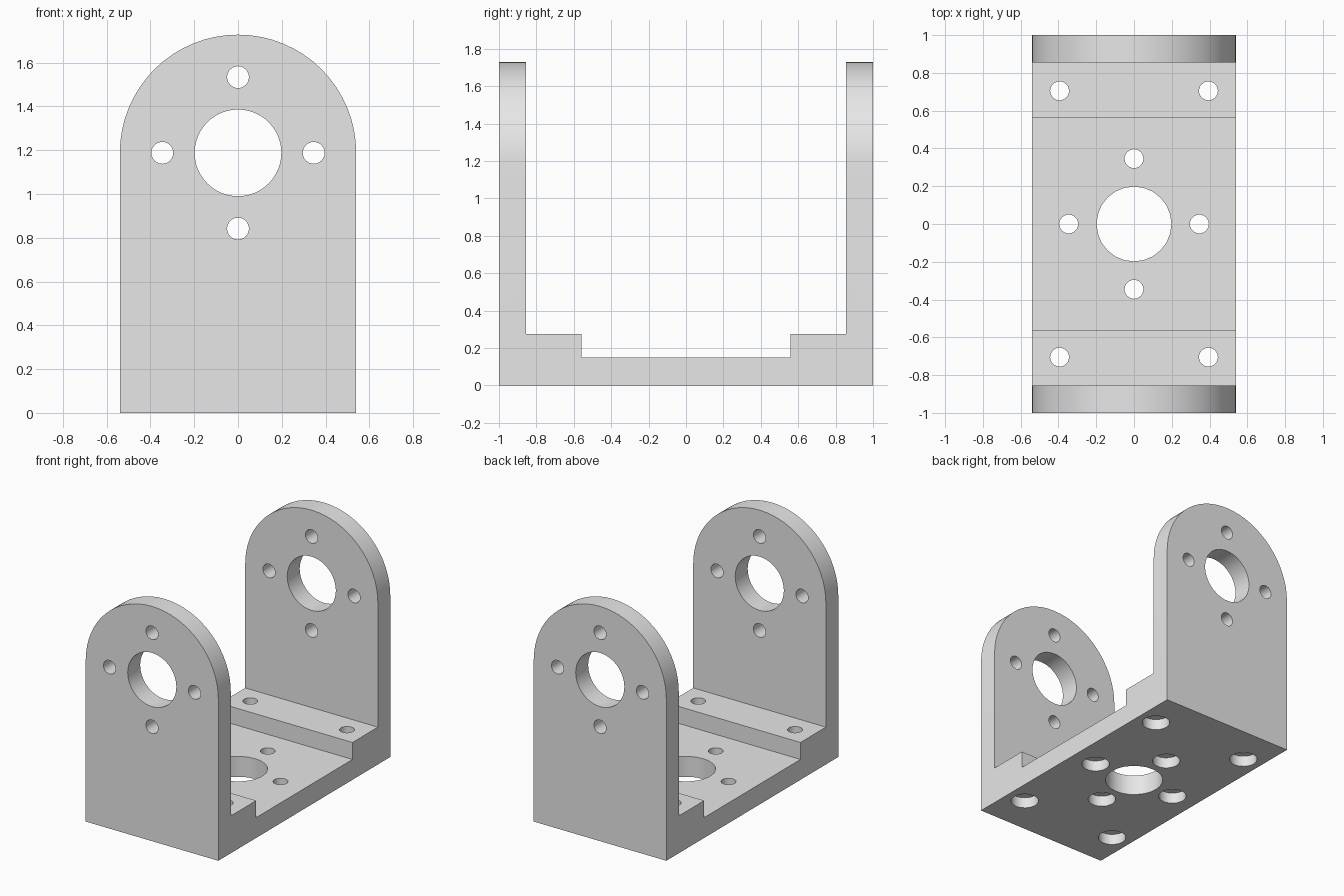
import bpy, bmesh, math
from mathutils import Matrix, Vector

cube = bpy.data.objects.get("Cube")
if cube:
    bpy.data.objects.remove(cube, do_unlink=True)

HALF_W, AXIS_Z, RING = 0.54, 1.188, 0.346
BIG_R, SMALL_R = 0.198, 0.05
BORE_R, BORE_DEPTH = 0.095, 0.08

grey = bpy.data.materials.new("plain grey")
grey.use_nodes = True
grey.diffuse_color = (0.8, 0.8, 0.8, 1)
grey.node_tree.nodes["Principled BSDF"].inputs["Base Color"].default_value = (0.8, 0.8, 0.8, 1)


def make_object(name, bm):
    bmesh.ops.recalc_face_normals(bm, faces=bm.faces)
    mesh = bpy.data.meshes.new(name)
    bm.to_mesh(mesh)
    bm.free()
    mesh.materials.append(grey)
    obj = bpy.data.objects.new(name, mesh)
    bpy.context.collection.objects.link(obj)
    return obj


def prism(name, points, sweep):
    """Closed outline extruded along the sweep vector."""
    bm = bmesh.new()
    face = bm.faces.new([bm.verts.new(p) for p in points])
    new = bmesh.ops.extrude_face_region(bm, geom=[face])["geom"]
    bmesh.ops.translate(bm, vec=sweep, verts=[v for v in new if isinstance(v, bmesh.types.BMVert)])
    return make_object(name, bm)


def add_cylinder(bm, centre, radius, length, sides, along_y=False):
    turn = Matrix.Rotation(math.pi / 2, 4, "X") if along_y else Matrix()
    bmesh.ops.create_cone(bm, cap_ends=True, segments=sides, radius1=radius, radius2=radius,
                          depth=length, matrix=Matrix.Translation(centre) @ turn)


def cut(target, tool, operation):
    mod = target.modifiers.new("cut", "BOOLEAN")
    mod.operation, mod.solver, mod.object = operation, "EXACT", tool
    tool.hide_render = True
    bpy.ops.object.select_all(action="DESELECT")
    target.select_set(True)
    bpy.context.view_layer.objects.active = target
    bpy.ops.object.modifier_apply(modifier=mod.name)
    bpy.data.objects.remove(tool, do_unlink=True)


# U-shaped side profile with a raised step beside each upright
half = [(1, 0), (1, 1.9), (0.855, 1.9), (0.855, 0.275), (0.56, 0.275), (0.56, 0.15)]
outline = half + [(-y, z) for y, z in reversed(half)]
bracket = prism("u_bracket", [(-HALF_W, y, z) for y, z in outline], Vector((2 * HALF_W, 0, 0)))

# Round the tops of the uprights
arch = [(-0.7, -0.1), (0.7, -0.1), (0.7, AXIS_Z), (HALF_W, AXIS_Z)]
arch += [(HALF_W * math.cos(a), AXIS_Z + HALF_W * math.sin(a))
         for a in (math.pi * i / 32 for i in range(1, 32))]
arch += [(-HALF_W, AXIS_Z), (-0.7, AXIS_Z)]
cut(bracket, prism("arch_cutter", [(x, -1.2, z) for x, z in arch], Vector((0, 2.4, 0))), "INTERSECT")

ring = [(RING, 0), (-RING, 0), (0, RING), (0, -RING)]

# Bearing hole and four screw holes through both uprights
bm = bmesh.new()
add_cylinder(bm, (0, 0, AXIS_Z), BIG_R, 2.4, 48, True)
for x, z in ring:
    add_cylinder(bm, (x, 0, AXIS_Z + z), SMALL_R, 2.4, 24, True)
cut(bracket, make_object("upright_hole_cutter", bm), "DIFFERENCE")

# Centre hole and screw holes through the base
corners = [(sx * 0.394, sy * 0.705) for sx in (-1, 1) for sy in (-1, 1)]
bm = bmesh.new()
add_cylinder(bm, (0, 0, 0.1), BIG_R, 0.6, 24)
for x, y in ring + corners:
    add_cylinder(bm, (x, y, 0.1), SMALL_R, 0.6, 24)
cut(bracket, make_object("base_hole_cutter", bm), "DIFFERENCE")

# Counterbores on the underside
bm = bmesh.new()
for x, y in ring + corners:
    add_cylinder(bm, (x, y, 0), BORE_R, 2 * BORE_DEPTH, 24)
cut(bracket, make_object("counterbore_cutter", bm), "DIFFERENCE")

bracket.select_set(True)
bpy.context.view_layer.objects.active = bracket
bpy.ops.object.shade_smooth_by_angle(angle=math.radians(30))
